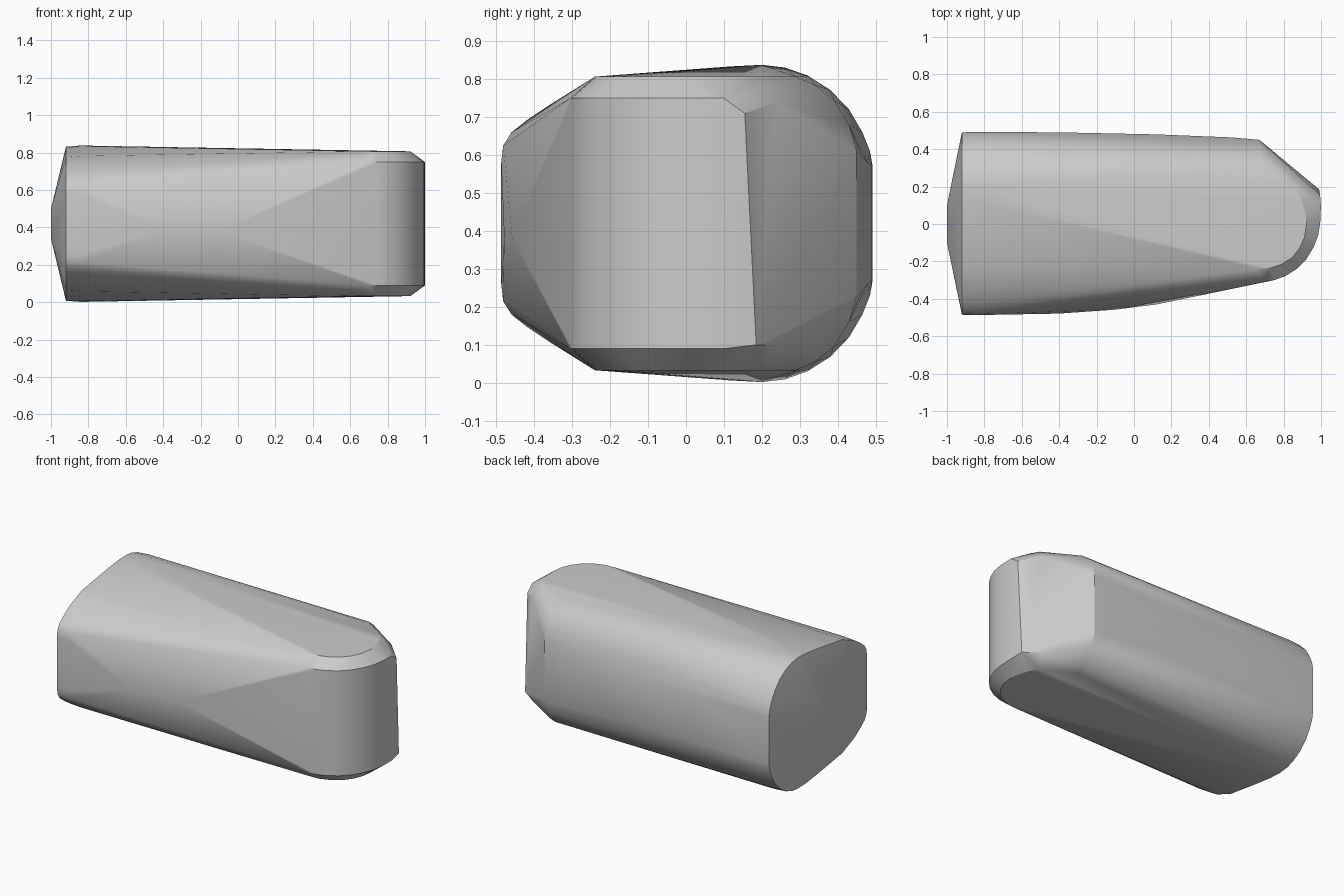
import bpy, bmesh

if "Cube" in bpy.data.objects:
    bpy.data.objects.remove(bpy.data.objects["Cube"])

ZC = 0.42  # height of the mirror plane of the sections

# Butt-end cross-section, upper half: (y, height above mid plane)
BUTT = [(-.487, .16), (-.482, .205), (-.46, .24), (-.42, .272), (-.36, .312),
        (-.24, .362), (.02, .402), (.12, .414), (.2, .418), (.26, .411),
        (.32, .39), (.38, .352), (.43, .3), (.465, .24), (.485, .19), (.492, .15)]
# Rear shoulder section near the nose (only the +y side)
SHOULDER = [(.2, .388), (.29, .387), (.34, .365), (.39, .325), (.43, .26), (.45, .19)]
# Nose outlines seen from above: flat top edge and outer wall
NOSE_TOP = [(.66, -.24), (.73, -.236), (.79, -.215), (.845, -.18), (.885, -.13),
            (.912, -.07), (.922, 0), (.917, .06), (.895, .13), (.86, .19)]
NOSE_WALL = [(.70, -.305), (.75, -.30), (.81, -.278), (.87, -.24), (.92, -.19),
             (.96, -.125), (.985, -.06), (.995, 0), (.998, .05), (.999, .10)]

pts = []


def both(x, y, h):
    pts.extend([(x, y, ZC + h), (x, y, ZC - h)])


# Butt end: two rings and a shallow domed cap
for y, h in BUTT:
    both(-.84, y, h)
    both(-.92, y * .996, h * .985)
for y in (-.1, .1):
    both(-1, y, .08)

# Slight bulges along the sides
for x, y in [(-.4, -.479), (-.1, -.458), (.12, -.43)]:
    pts.append((x, y, .38))
for x, y, h in [(-.4, .49, .15), (.12, .479, .16), (.52, .463, .18)]:
    both(x, y, h)

# Shoulder and rounded nose
for y, h in SHOULDER:
    both(.67, y, h)
for x, y in NOSE_TOP:
    both(x, y, .387)
for x, y in NOSE_WALL:
    both(x, y, .33)
pts += [(.995, .155, .71), (.99, .185, .10), (.90, .25, .10), (.90, .24, .74)]

# Skin the guide points with a convex hull
bm = bmesh.new()
for p in pts:
    bm.verts.new(p)
res = bmesh.ops.convex_hull(bm, input=bm.verts)
bmesh.ops.delete(bm, geom=[v for v in bm.verts if not v.link_faces], context='VERTS')
bmesh.ops.recalc_face_normals(bm, faces=bm.faces)

mesh = bpy.data.meshes.new("rounded_block")
bm.to_mesh(mesh)
bm.free()
block = bpy.data.objects.new("rounded_block", mesh)
bpy.context.collection.objects.link(block)
bpy.context.view_layer.objects.active = block
block.select_set(True)
bpy.ops.object.shade_smooth_by_angle(angle=0.52)
